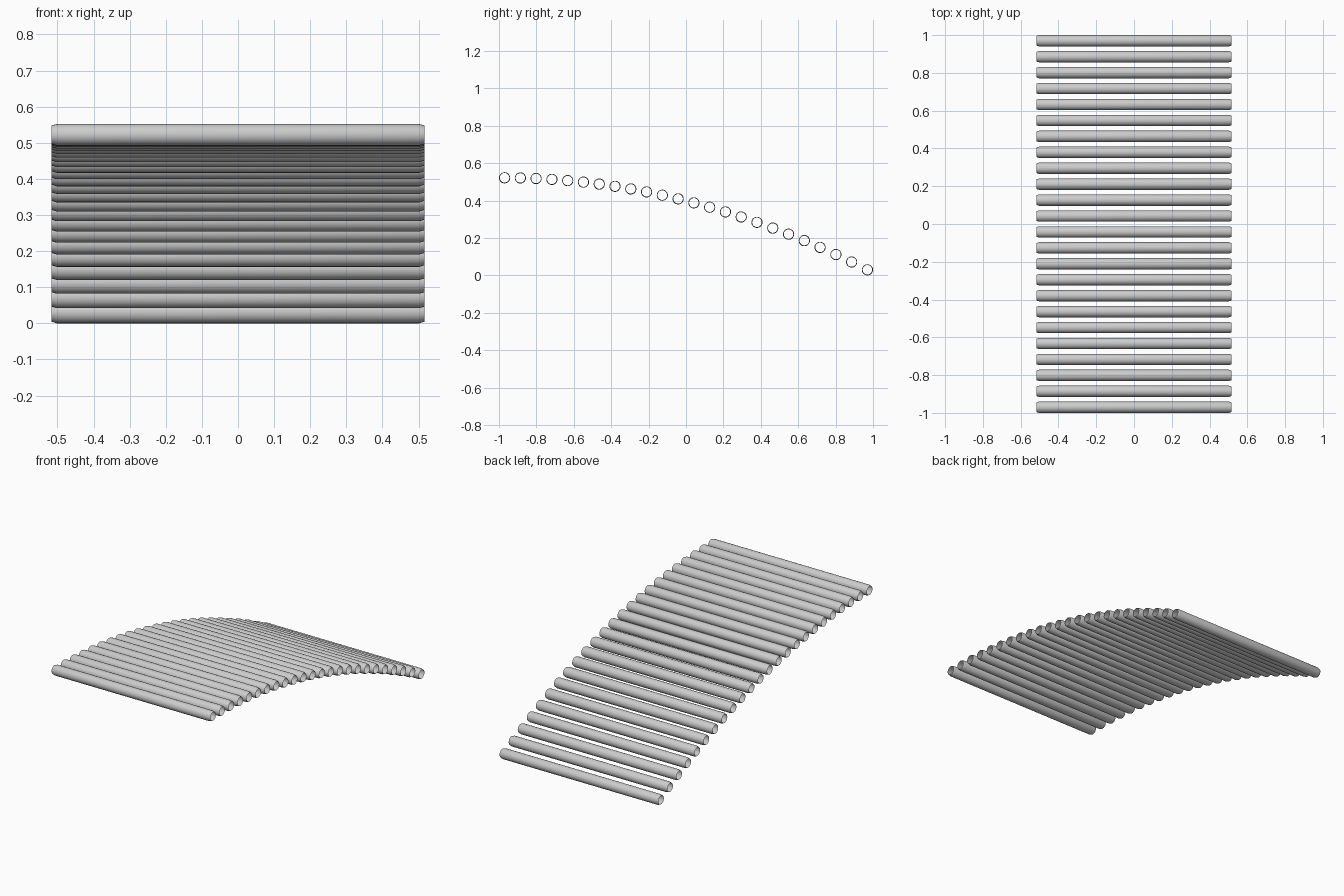
import bpy, math

if "Cube" in bpy.data.objects:
    bpy.data.objects.remove(bpy.data.objects["Cube"])

COUNT = 24      # slats along the curve
SIDES = 20
R = 0.03        # tube radius
R_END = 0.0255  # slightly narrowed open ends
HALF = 0.517
PROFILE = [(-HALF, R_END), (-HALF + 0.015, R), (HALF - 0.015, R), (HALF, R_END)]


def tube_mesh():
    """Open-ended tube along x with narrowed rims."""
    verts, faces = [], []
    for x, r in PROFILE:
        for k in range(SIDES):
            a = 2 * math.pi * k / SIDES
            verts.append((x, r * math.cos(a), r * math.sin(a)))
    for s in range(len(PROFILE) - 1):
        for k in range(SIDES):
            n = (k + 1) % SIDES
            a, b = s * SIDES, (s + 1) * SIDES
            faces.append((a + k, b + k, b + n, a + n)[::-1])
    me = bpy.data.meshes.new("slat_tube")
    me.from_pydata(verts, [], faces)
    for p in me.polygons:
        p.use_smooth = True
    return me


# Row of slats following a parabolic slope down towards the back
mesh = tube_mesh()
for i in range(COUNT):
    t = i / (COUNT - 1)
    ob = bpy.data.objects.new(f"slat_{i + 1:02d}", mesh)
    ob.location = (0, -0.97 + 1.94 * t, 0.522 - 0.492 * t * t)
    bpy.context.collection.objects.link(ob)
